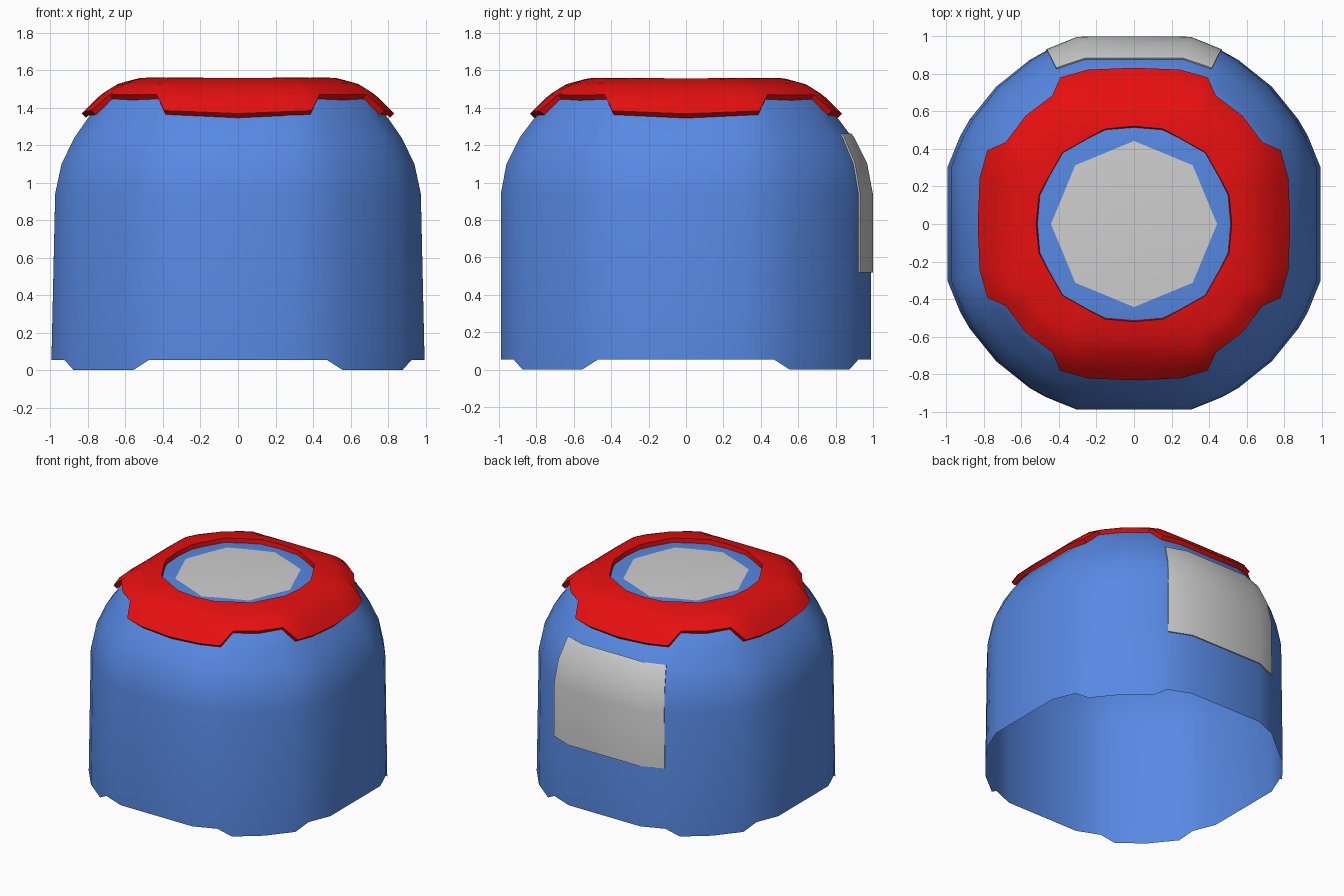
import bpy
import bmesh
from math import radians, sin, cos

old = bpy.data.objects.get("Cube")
if old:
    bpy.data.objects.remove(old)


def material(name, rgb):
    m = bpy.data.materials.new(name)
    m.use_nodes = True
    m.diffuse_color = (*rgb, 1)
    m.node_tree.nodes["Principled BSDF"].inputs["Base Color"].default_value = (*rgb, 1)
    return m


BLUE = material("blue", (0.095, 0.25, 0.77))
RED = material("red", (0.8, 0.005, 0.005))
GREY = material("light grey", (0.62, 0.62, 0.62))

# Shell levels: height, half width of the flat sides, corner radius, x scale
LEVELS = [
    (0.055, 0.99, 1.035, 1.005), (0.94, 0.99, 1.035, 0.985),
    (1.10, 0.96, 1.005, 0.98), (1.24, 0.89, 0.94, 0.98),
    (1.34, 0.815, 0.865, 0.985), (1.44, 0.715, 0.80, 1.0),
    (1.495, 0.63, 0.71, 1.0), (1.525, 0.52, 0.56, 1.0),
]
TOP = 1.55
OCTANT = [0, 17, 27, 32.5, 45]


def mirrored(values, step=0):
    """Repeat one octant of values around the full turn."""
    out = []
    for q in range(4):
        out += [v + 90 * q * step for v in values]
        out += [(90 * (q + 1) - v) if step else v for v in values[-2:0:-1]]
    return out


ANGLES = mirrored(OCTANT, 1)


def radius(a, s, c):
    a = radians(a)
    return min(s / max(abs(cos(a)), abs(sin(a))), c)


def polar(a, r, z, sx=1):
    return (r * cos(radians(a)) * sx, r * sin(radians(a)), z)


def lerp(a, b, t):
    return a + (b - a) * t


def surface(a, z):
    """Shell point at an angle and height."""
    for lo, hi in zip(LEVELS, LEVELS[1:]):
        if z <= hi[0]:
            t = (z - lo[0]) / (hi[0] - lo[0])
            return polar(a, lerp(radius(a, *lo[1:3]), radius(a, *hi[1:3]), t), z, lerp(lo[3], hi[3], t))


def height(a, r):
    """Shell height at an angle and distance from the axis."""
    for lo, hi in zip(LEVELS, LEVELS[1:]):
        r0, r1 = radius(a, *lo[1:3]), radius(a, *hi[1:3])
        if r >= r1:
            return lerp(lo[0], hi[0], (r0 - r) / (r0 - r1))
    return lerp(TOP, LEVELS[-1][0], r / r1)


def sheet(name, rows, mats, closed=True, apex=None, thick=0):
    """Skin rows of points, optionally closing to an apex and thickening."""
    bm = bmesh.new()
    grid = [[bm.verts.new(p) for p in row] for row in rows]
    n = len(rows[0])
    for lo, hi in zip(grid, grid[1:]):
        for j in range(n if closed else n - 1):
            k = (j + 1) % n
            bm.faces.new((lo[j], lo[k], hi[k], hi[j]))
    if apex:
        tip = bm.verts.new(apex)
        for j in range(n):
            f = bm.faces.new((grid[-1][j], grid[-1][(j + 1) % n], tip))
            f.material_index = len(mats) - 1
    mesh = bpy.data.meshes.new(name)
    bm.to_mesh(mesh)
    bm.free()
    for m in mats:
        mesh.materials.append(m)
    ob = bpy.data.objects.new(name, mesh)
    bpy.context.collection.objects.link(ob)
    bpy.ops.object.select_all(action="DESELECT")
    ob.select_set(True)
    bpy.context.view_layer.objects.active = ob
    if thick:
        mod = ob.modifiers.new("thickness", "SOLIDIFY")
        mod.thickness = thick
        mod.offset = 1
        bpy.ops.object.modifier_apply(modifier=mod.name)
    bpy.ops.object.shade_smooth_by_angle(angle=radians(35))
    return ob


# Hollow shell: corner feet at the bottom, grey octagon set in the crown
feet = mirrored([0.055, 0.055, 0.055, 0, 0])
rows = [[polar(a, radius(a, *LEVELS[0][1:3]), z, LEVELS[0][3]) for a, z in zip(ANGLES, feet)]]
rows += [[polar(a, radius(a, s, c), z, sx) for a in ANGLES] for z, s, c, sx in LEVELS[1:]]
octagon = [0.443 * cos(radians(22.5)) / cos(radians(a % 45 - 22.5)) for a in ANGLES]
rows.append([polar(a, r, height(a, r)) for a, r in zip(ANGLES, octagon)])
sheet("shell", rows, [BLUE, GREY], apex=(0, 0, TOP))

# Red crown ring with four wide tabs
outer = mirrored([0.81, 0.835, 0.85, 0.79, 0.80])
inner = mirrored([0.515, 0.525, 0.518, 0.518, 0.537])
STEPS = 8
rows = []
for i in range(STEPS + 1):
    rs = [lerp(o, n, i / STEPS) for o, n in zip(outer, inner)]
    rows.append([polar(a, r, height(a, r)) for a, r in zip(ANGLES, rs)])
sheet("crown_ring", rows, [RED], thick=0.033)

# Curved grey panel on the back
arc = [63, 73, 90, 107, 117]
rows = [[surface(a, z) for a in arc] for z in (0.52, 0.94, 1.10, 1.24, 1.257)]
sheet("back_panel", rows, [GREY], closed=False, thick=0.009)
